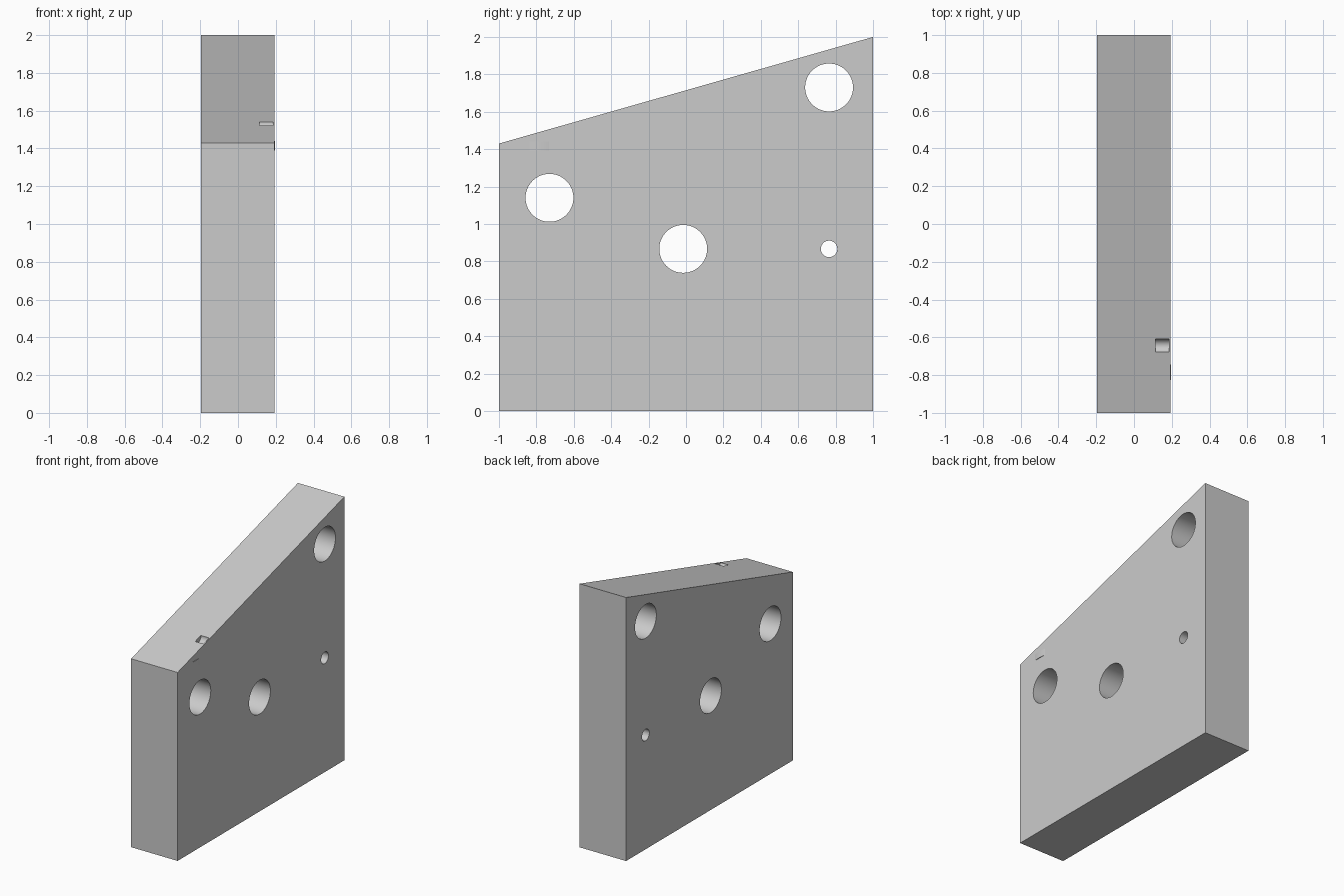
import bpy, bmesh, math
from mathutils import Matrix

if "Cube" in bpy.data.objects:
    bpy.data.objects.remove(bpy.data.objects["Cube"])

X0, X1 = -0.197, 0.193


def make_object(name, bm):
    bmesh.ops.recalc_face_normals(bm, faces=bm.faces)
    mesh = bpy.data.meshes.new(name)
    bm.to_mesh(mesh)
    bm.free()
    obj = bpy.data.objects.new(name, mesh)
    bpy.context.collection.objects.link(obj)
    return obj


def extruded_profile(name, points, x0, x1):
    # (y, z) outline extruded along x
    bm = bmesh.new()
    face = bm.faces.new([bm.verts.new((x0, y, z)) for y, z in points])
    new = bmesh.ops.extrude_face_region(bm, geom=[face])["geom"]
    verts = [g for g in new if isinstance(g, bmesh.types.BMVert)]
    bmesh.ops.translate(bm, verts=verts, vec=(x1 - x0, 0, 0))
    return make_object(name, bm)


def drill(body, name, y, z, r, x0, x1, sides=64):
    # round cutter along x, subtracted from the body
    bm = bmesh.new()
    place = Matrix.Translation(((x0 + x1) / 2, y, z)) @ Matrix.Rotation(math.pi / 2, 4, 'Y')
    bmesh.ops.create_cone(bm, cap_ends=True, segments=sides, radius1=r, radius2=r,
                          depth=x1 - x0, matrix=place)
    cutter = make_object(name, bm)
    cutter.hide_render = True
    cutter.hide_set(True)
    cutter.display_type = 'WIRE'
    mod = body.modifiers.new(name, 'BOOLEAN')
    mod.operation, mod.solver, mod.object = 'DIFFERENCE', 'EXACT', cutter


# Slope-topped plate
plate = extruded_profile("plate", [(-1, 0), (1, 0), (1, 2), (-1, 1.43)], X0, X1)

# Through holes
for i, (y, z, r) in enumerate([(0.765, 1.73, 0.128), (-0.73, 1.14, 0.128),
                               (-0.015, 0.867, 0.128), (0.765, 0.867, 0.044)]):
    drill(plate, f"hole_cutter_{i}", y, z, r, -0.4, 0.4)

# Small scooped pocket in the sloping top
drill(plate, "pocket_cutter", -0.645, 1.535, 0.036, 0.115, 0.185, 32)

# Slight curved pad on the right side
bm = bmesh.new()
half, rise, n = 0.053, 0.004, 10
outline = [(X1 + rise * (1 - t * t), -0.785 + half * t)
           for t in (2 * i / n - 1 for i in range(n + 1))]
outline += [(X1 - 0.01, -0.785 + half), (X1 - 0.01, -0.785 - half)]
face = bm.faces.new([bm.verts.new((x, y, 1.39)) for x, y in outline])
new = bmesh.ops.extrude_face_region(bm, geom=[face])["geom"]
bmesh.ops.translate(bm, vec=(0, 0, 0.05),
                    verts=[g for g in new if isinstance(g, bmesh.types.BMVert)])
pad = make_object("side_pad", bm)

# Smooth the bores, keep the edges sharp
bpy.context.view_layer.objects.active = plate
plate.select_set(True)
for mod in list(plate.modifiers):
    bpy.ops.object.modifier_apply(modifier=mod.name)
pad.select_set(True)
bpy.ops.object.shade_smooth_by_angle(angle=math.radians(30))
